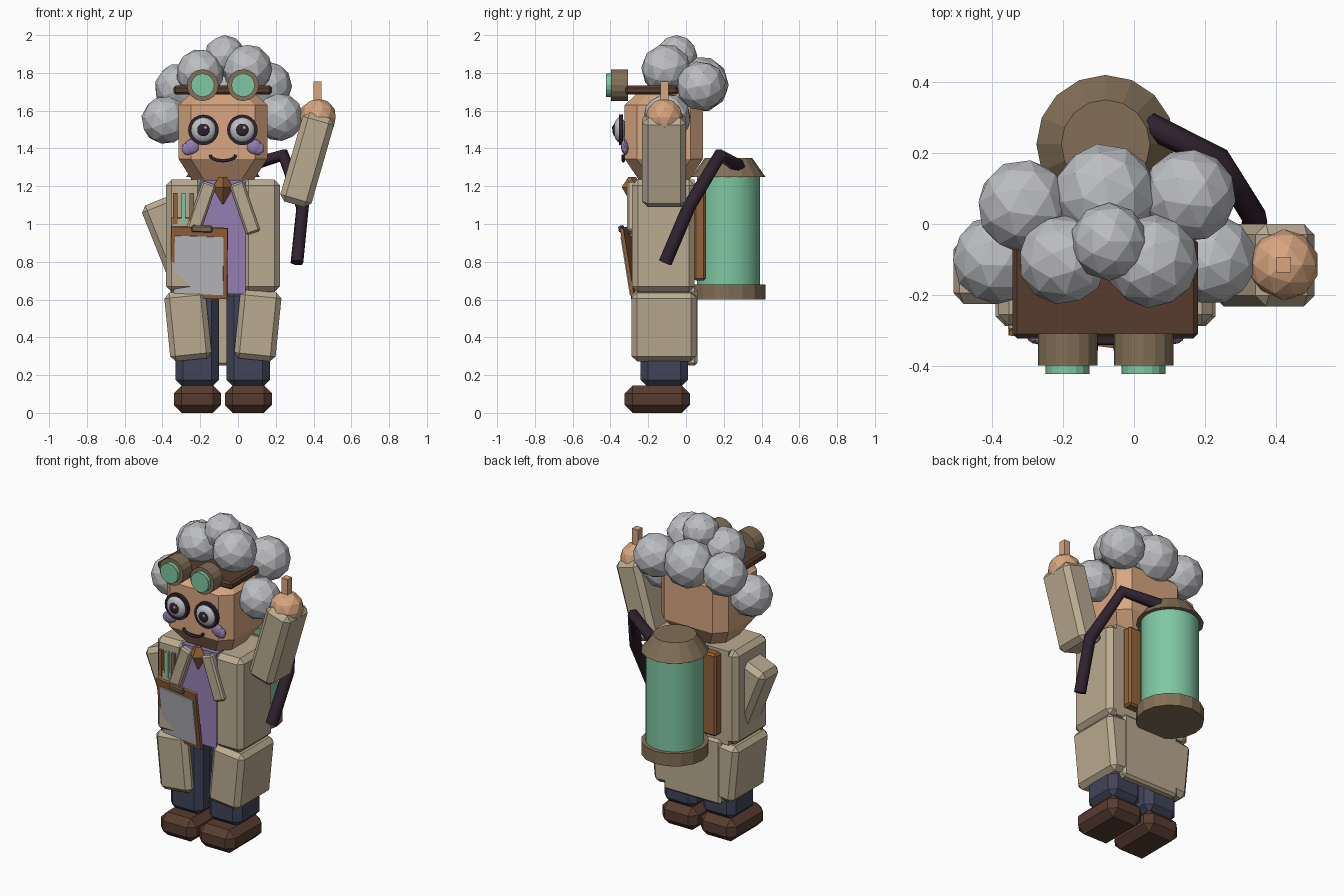
import bpy, bmesh, math, random
from mathutils import Matrix, Vector, Euler

random.seed(4)
if "Cube" in bpy.data.objects:
    bpy.data.objects.remove(bpy.data.objects["Cube"], do_unlink=True)

MID = -0.08  # centre line of the body


def material(name, code):
    rgb = [int(code[i:i + 2], 16) / 255 for i in (0, 2, 4)]
    lin = [c / 12.92 if c < 0.04 else ((c + 0.055) / 1.055) ** 2.4 for c in rgb] + [1]
    m = bpy.data.materials.new(name)
    m.use_nodes = True
    m.diffuse_color = lin
    m.node_tree.nodes["Principled BSDF"].inputs["Base Color"].default_value = lin
    return m


COAT = material("coat tan", "BBAB91")
SKIN = material("skin", "D8A680")
HAIR = material("pale grey", "BDBEC2")
NAVY = material("navy cloth", "42445A")
BROWN = material("dark brown leather", "573C30")
METAL = material("dull bronze", "826F57")
TEAL = material("teal glass", "7FC7A2")
DARK = material("dark plum", "30222F")
WOOD = material("wood brown", "94623A")
LILAC = material("lilac", "957FB4")


def finish(bm, name, mat, loc=(0, 0, 0), rot=(0, 0, 0), bevel=0):
    bmesh.ops.recalc_face_normals(bm, faces=bm.faces)
    me = bpy.data.meshes.new(name)
    bm.to_mesh(me)
    bm.free()
    me.materials.append(mat)
    ob = bpy.data.objects.new(name, me)
    ob.location, ob.rotation_euler = loc, rot
    bpy.context.collection.objects.link(ob)
    if bevel:
        mod = ob.modifiers.new("chamfer", "BEVEL")
        mod.width, mod.segments = bevel, 1
    return ob


def box(name, mat, xs, ys, zs, bevel=0, rot=(0, 0, 0)):
    spans = (xs, ys, zs)
    size = [b - a for a, b in spans]
    bm = bmesh.new()
    bmesh.ops.create_cube(bm, size=1, matrix=Matrix.Diagonal(size + [1]))
    return finish(bm, name, mat, [(a + b) / 2 for a, b in spans], rot, bevel)


def cone(name, mat, loc, r1, r2, depth, seg=16, rot=(0, 0, 0), smooth=False):
    bm = bmesh.new()
    bmesh.ops.create_cone(bm, cap_ends=True, segments=seg, radius1=r1, radius2=r2, depth=depth)
    for f in bm.faces:
        f.smooth = smooth and abs(f.normal.z) < 0.5
    return finish(bm, name, mat, loc, rot)


def ball(name, mat, loc, r, squash=1, sub=2, rot=(0, 0, 0), smooth=False):
    bm = bmesh.new()
    bmesh.ops.create_icosphere(bm, subdivisions=sub, radius=r)
    bmesh.ops.scale(bm, vec=(1, squash, 1), verts=bm.verts)
    for f in bm.faces:
        f.smooth = smooth
    return finish(bm, name, mat, loc, rot)


def loft(name, mat, rings, cut):
    """Stack of corner-cut rectangles: (z, half width, front y, back y)."""
    bm = bmesh.new()
    rows = []
    for z, w, f, b in rings:
        pts = [(-w + cut, f), (w - cut, f), (w, f + cut), (w, b - cut),
               (w - cut, b), (cut - w, b), (-w, b - cut), (-w, f + cut)]
        rows.append([bm.verts.new((MID + x, y, z)) for x, y in pts])
    for lo, hi in zip(rows, rows[1:]):
        for i in range(8):
            j = (i + 1) % 8
            bm.faces.new((lo[i], lo[j], hi[j], hi[i]))
    bm.faces.new(rows[0])
    bm.faces.new(rows[-1])
    return finish(bm, name, mat)


def tube(name, mat, pts, r, res=1):
    cu = bpy.data.curves.new(name, "CURVE")
    cu.dimensions, cu.bevel_depth, cu.bevel_resolution = "3D", r, res
    cu.use_fill_caps = True
    sp = cu.splines.new("POLY")
    sp.points.add(len(pts) - 1)
    for p, co in zip(sp.points, pts):
        p.co = (*co, 1)
    cu.materials.append(mat)
    ob = bpy.data.objects.new(name, cu)
    bpy.context.collection.objects.link(ob)


# paired parts, mirrored about the body's centre line
for side, s in (("left", 1), ("right", -1)):
    def span(a, b):
        return sorted((MID + s * a, MID + s * b))
    box(side + "_shoe", BROWN, span(0.01, 0.26), (-0.325, 0.02), (0, 0.145), 0.042)
    box(side + "_trouser", NAVY, span(0.02, 0.25), (-0.24, 0.01), (0.135, 0.66), 0.04)
    box(side + "_coat_skirt", COAT, span(0.075, 0.295), (-0.288, 0.055), (0.28, 0.645),
        0.028, (0, s * 0.1, 0))
    box(side + "_coat_front", COAT, span(0.105, 0.302), (-0.285, 0.045), (0.64, 1.235), 0.03)
    box(side + "_lapel", COAT, span(0.078, 0.155), (-0.312, -0.265), (0.945, 1.225),
        0.01, (0, -s * 0.33, 0))

# coat back, tail and shirt
box("coat_back", COAT, (MID - 0.25, MID + 0.25), (-0.1, 0.045), (0.64, 1.235))
box("coat_tail", COAT, (MID - 0.2, MID + 0.2), (0.0, 0.06), (0.25, 0.66), 0.015)
box("shirt", LILAC, (MID - 0.12, MID + 0.12), (-0.272, -0.08), (0.63, 1.232))

# tie: a small four-sided gem
cone("tie_top", WOOD, (MID, -0.285, 1.222), 0.055, 0.02, 0.055, 4)
cone("tie_tip", WOOD, (MID, -0.285, 1.15), 0.004, 0.055, 0.09, 4)

# arms: one bent down at the hip, one raised
box("right_arm", COAT, (-0.435, -0.245), (-0.225, -0.04), (0.65, 1.14), 0.03, (0, -0.38, 0))
box("left_arm", COAT, (0.28, 0.452), (-0.232, 0.0), (1.095, 1.585), 0.03, (0, 0.28, 0))
ball("left_hand", SKIN, (0.422, -0.115, 1.565), 0.1)
box("left_finger", SKIN, (0.4, 0.443), (-0.136, -0.093), (1.62, 1.755))

# head
loft("head", SKIN, [(1.235, 0.165, -0.25, 0.02), (1.345, 0.235, -0.325, 0.09),
                    (1.63, 0.235, -0.325, 0.09), (1.69, 0.17, -0.26, 0.03)], 0.065)

# hair puffs
puffs = [(-0.07, -0.05, 1.89, 0.11), (-0.2, -0.1, 1.8, 0.125), (0.05, -0.105, 1.82, 0.13),
         (-0.31, 0.05, 1.72, 0.13), (-0.08, 0.08, 1.74, 0.145), (0.155, 0.08, 1.73, 0.13),
         (-0.385, -0.1, 1.55, 0.125), (0.22, -0.1, 1.565, 0.125)]
for i, (x, y, z, r) in enumerate(puffs):
    turn = [random.uniform(0, 3) if i else 0 for k in range(3)]
    ball("hair_puff", HAIR, (x, y, z), r * 1.02 if i else r, rot=turn)

# goggles, glasses, eyes and cheeks
FACE = (math.pi / 2, 0, 0)
box("goggle_strap", BROWN, (-0.342, 0.18), (-0.322, -0.04), (1.685, 1.732), 0.012)
for side, s in (("left", 1), ("right", -1)):
    x = MID + s * 0.107
    cone(side + "_goggle", METAL, (x, -0.353, 1.735), 0.084, 0.084, 0.09, 16, FACE)
    cone(side + "_goggle_lens", TEAL, (x, -0.4, 1.735), 0.062, 0.062, 0.045, 16, FACE)
    ex = MID + s * 0.103
    cone(side + "_glasses_rim", DARK, (ex, -0.345, 1.498), 0.081, 0.081, 0.022, 20, FACE)
    ball(side + "_eye", HAIR, (ex, -0.35, 1.498), 0.067, 0.5, 3, smooth=True)
    ball(side + "_pupil", DARK, (ex, -0.378, 1.498), 0.033, 0.35, 3, smooth=True)
    ball(side + "_eye_glint", HAIR, (ex + 0.01, -0.39, 1.51), 0.009, 0.4, 1)
    ball(side + "_cheek", LILAC, (MID + s * 0.165, -0.325, 1.41), 0.04, 0.5)
    ball(side + "_cheek_spot", LILAC, (MID + s * 0.185, -0.322, 1.4), 0.035, 0.5)

# smile
tube("mouth", DARK, [(MID + 0.068 * math.cos(a), -0.332, 1.366 - 0.032 * math.sin(a))
                     for a in (k * math.pi / 8 for k in range(9))], 0.009)

# breast pocket with pens
box("breast_pocket", COAT, (-0.355, -0.215), (-0.3, -0.28), (0.93, 1.035), 0.006)
for x, mat in ((-0.332, WOOD), (-0.288, TEAL), (-0.245, METAL)):
    box("pen", mat, (x - 0.011, x + 0.011), (-0.306, -0.284), (1.0, 1.165))

# clipboard, leaning outward at its top and inner edge
lean = Euler((0.157, 0.03, -0.12))
hub = Vector((-0.205, -0.293, 0.795))


def clip_part(name, mat, size, offset, bevel=0):
    c = hub + lean.to_matrix() @ Vector(offset)
    box(name, mat, *[(c[i] - size[i] / 2, c[i] + size[i] / 2) for i in range(3)], bevel, lean)


clip_part("clipboard", WOOD, (0.3, 0.018, 0.38), (0, 0, 0))
clip_part("clipboard_paper", HAIR, (0.26, 0.008, 0.31), (0, -0.012, -0.012))
clip_part("clipboard_clip", METAL, (0.11, 0.02, 0.035), (0.015, -0.018, 0.185), 0.006)

# back tank on a wooden board, with its hose
TANK_Y = 0.225
box("tank_board", WOOD, (MID - 0.2, MID + 0.2), (0.04, 0.105), (0.7, 1.22), 0.012)
cone("tank_base", METAL, (MID, TANK_Y, 0.64), 0.195, 0.195, 0.08)
cone("tank_glass", TEAL, (MID, TANK_Y, 0.965), 0.168, 0.168, 0.59, 32, smooth=True)
cone("tank_cap", METAL, (MID, TANK_Y, 1.3), 0.195, 0.125, 0.1)
tube("hose", DARK, [(0.04, 0.28, 1.305), (0.24, 0.18, 1.365),
                    (0.342, 0.015, 1.09), (0.312, -0.11, 0.795)], 0.036)
